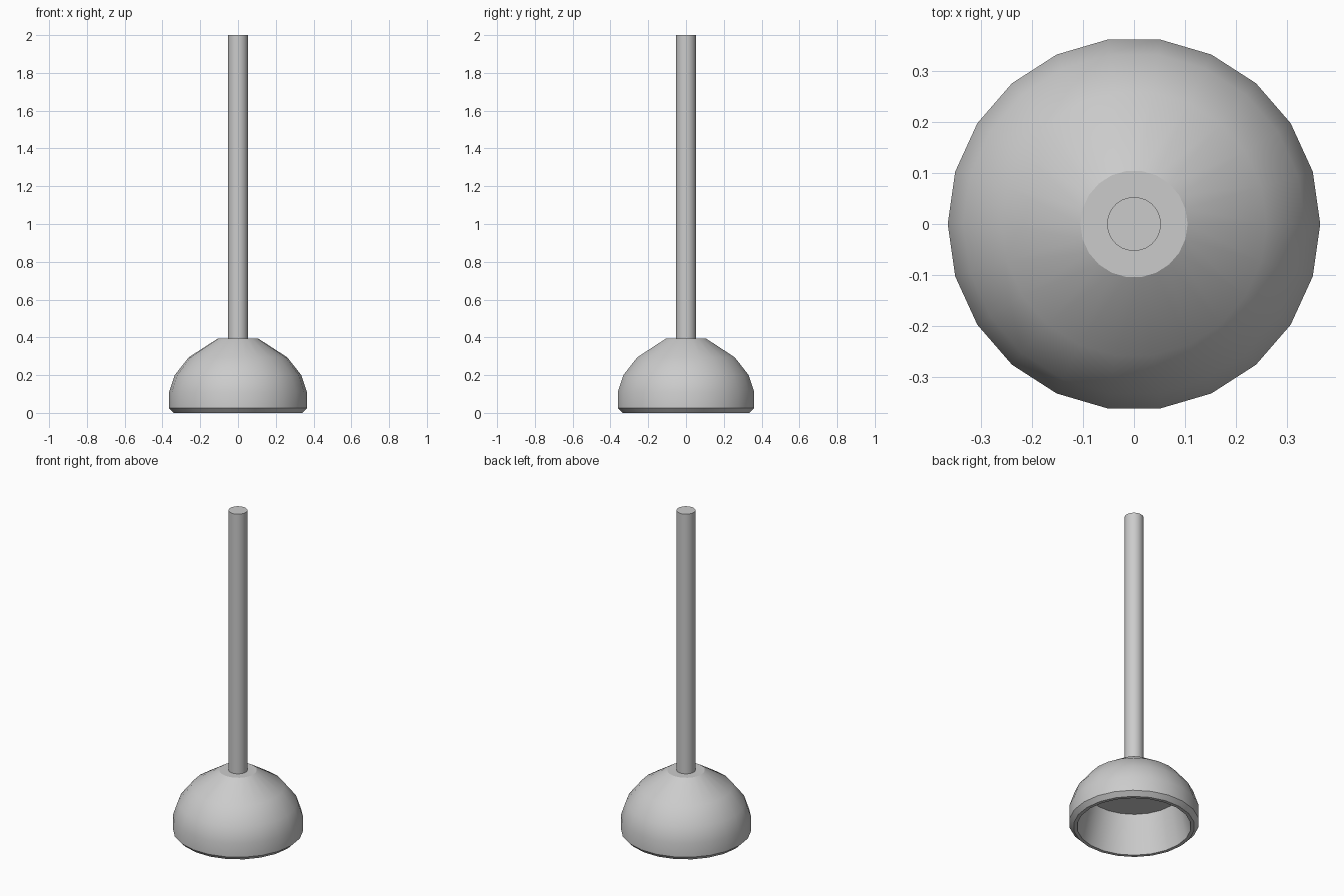
import bpy, bmesh, math

if "Cube" in bpy.data.objects:
    bpy.data.objects.remove(bpy.data.objects["Cube"], do_unlink=True)

# single plain grey
grey = bpy.data.materials.new("plain_grey")
grey.use_nodes = True
colour = (0.6, 0.6, 0.6, 1)
grey.diffuse_color = colour
grey.node_tree.nodes["Principled BSDF"].inputs["Base Color"].default_value = colour


def lathe(name, profile, sides):
    """Revolve a (radius, height) profile about z and close both ends."""
    bm = bmesh.new()
    rings = []
    for r, z in profile:
        rings.append([bm.verts.new((r * math.cos(2 * math.pi * i / sides),
                                    r * math.sin(2 * math.pi * i / sides), z))
                      for i in range(sides)])
    for low, high in zip(rings, rings[1:]):
        for i in range(sides):
            j = (i + 1) % sides
            bm.faces.new((low[i], low[j], high[j], high[i]))
    for ring in (rings[0], rings[-1]):
        bm.faces.new(ring)
    bmesh.ops.recalc_face_normals(bm, faces=bm.faces)
    mesh = bpy.data.meshes.new(name)
    bm.to_mesh(mesh)
    bm.free()
    mesh.materials.append(grey)
    obj = bpy.data.objects.new(name, mesh)
    bpy.context.collection.objects.link(obj)
    bpy.ops.object.select_all(action="DESELECT")
    obj.select_set(True)
    bpy.context.view_layer.objects.active = obj
    bpy.ops.object.shade_smooth_by_angle(angle=math.radians(32))
    return obj


# hollow cup: cavity ceiling, cavity wall, lip, bevel, dome, flat crown
lathe("suction_cup", [(0.27, 0.235), (0.32, 0.0), (0.34, 0.0), (0.365, 0.025),
                      (0.365, 0.11), (0.335, 0.2), (0.26, 0.295), (0.105, 0.395)], 22)

# straight round handle
lathe("handle", [(0.053, 0.38), (0.053, 2.0)], 22)
